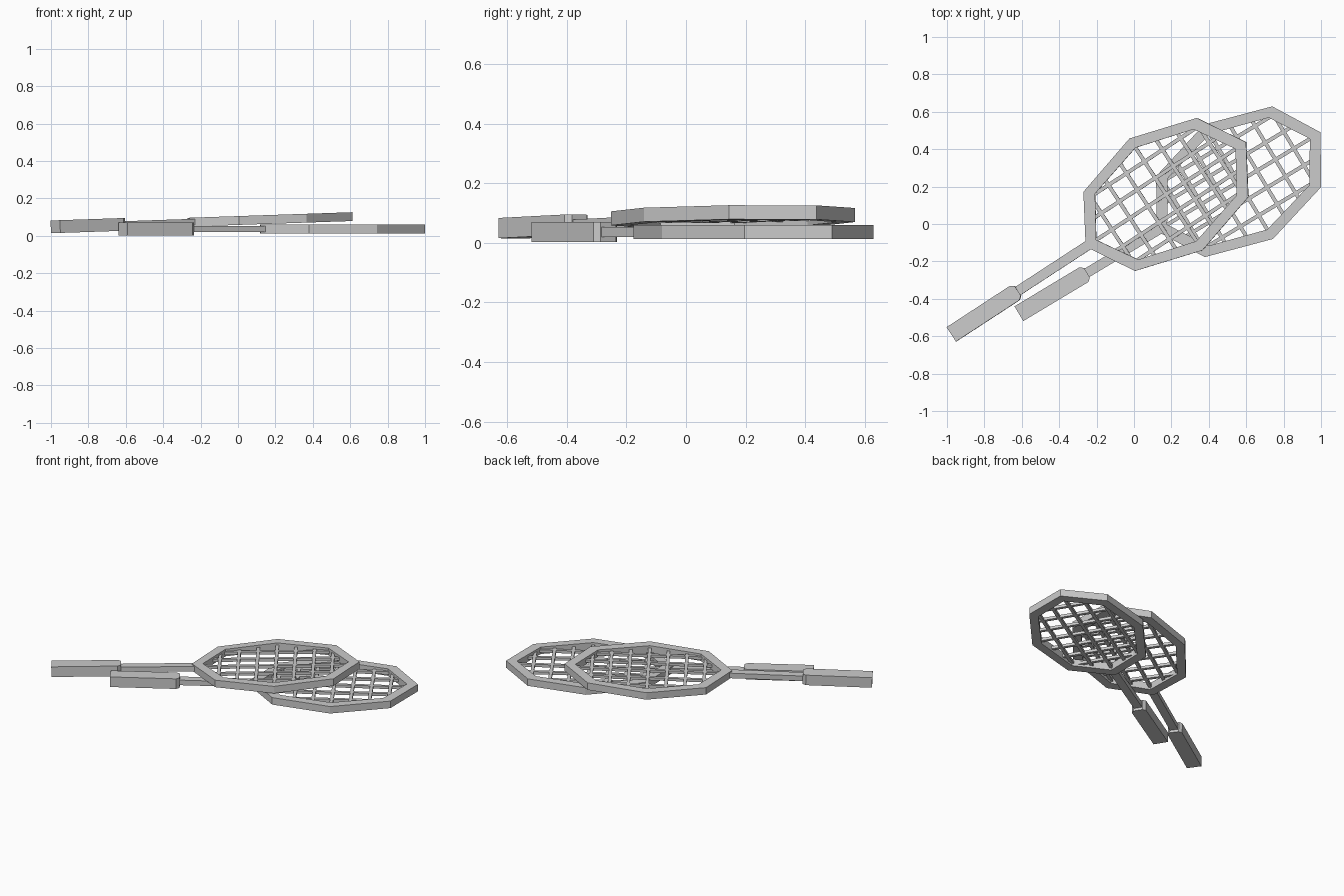
import bpy, bmesh
from math import sin, cos, pi, radians, sqrt
from mathutils import Matrix

if "Cube" in bpy.data.objects:
    bpy.data.objects.remove(bpy.data.objects["Cube"])

A, B = 0.512, 0.357        # outer half axes of the octagonal head
IA, IB = 0.445, 0.298      # inner half axes


def make(name, bm, mat):
    bmesh.ops.recalc_face_normals(bm, faces=bm.faces)
    me = bpy.data.meshes.new(name)
    bm.to_mesh(me)
    bm.free()
    ob = bpy.data.objects.new(name, me)
    ob.matrix_world = mat
    bpy.context.collection.objects.link(ob)


def add_box(bm, centre, size):
    bmesh.ops.create_cube(bm, size=1, matrix=Matrix.Translation(centre) @ Matrix.Diagonal((*size, 1)))


def loft(bm, rings, closed=False):
    loops = [[bm.verts.new(p) for p in r] for r in rings]
    n = len(loops[0])
    pairs = list(zip(loops, loops[1:] + loops[:1])) if closed else list(zip(loops, loops[1:]))
    for a, b in pairs:
        for i in range(n):
            bm.faces.new((a[i], a[(i + 1) % n], b[(i + 1) % n], b[i]))
    if not closed:
        bm.faces.new(loops[0])
        bm.faces.new(loops[-1])


def half_chord(t, a, b):
    # half length of the inner octagon (half axes a, b) at offset t along a
    k = sqrt(0.5)
    t = abs(t)
    if t < a * k:
        return b + (k * b - b) * t / (a * k)
    return k * b * (a - t) / (a - a * k)


def racket(prefix, mat):
    # octagonal frame
    bm = bmesh.new()
    rings = []
    for i in range(8):
        c, s = cos(i * pi / 4), sin(i * pi / 4)
        rings.append([(A * c, B * s, -.0235), (A * c, B * s, .0235),
                      (IA * c, IB * s, .0235), (IA * c, IB * s, -.0235)])
    loft(bm, rings, closed=True)
    make(prefix + "_frame", bm, mat)

    # strings
    bm = bmesh.new()
    for i in range(5):
        v = (i - 2) * 0.105
        add_box(bm, (0, v, 0), (2 * half_chord(v, IB, IA) + .03, .02, .018))
    for i in range(7):
        u = (i - 3) * 0.115
        add_box(bm, (u, 0, 0), (.02, 2 * half_chord(u, IA, IB) + .03, .018))
    make(prefix + "_strings", bm, mat)

    # shaft
    bm = bmesh.new()
    add_box(bm, (-.735, 0, 0), (.52, .052, .034))
    make(prefix + "_shaft", bm, mat)

    # grip, narrowing in width at the neck
    bm = bmesh.new()
    loft(bm, [[(x, -w, -.034), (x, w, -.034), (x, w, .034), (x, -w, .034)]
              for x, w in ((-1.37, .046), (-.965, .046), (-.945, .03))])
    make(prefix + "_grip", bm, mat)


racket("lower_racket", Matrix.Translation((.559, .226, .036)) @ Matrix.Rotation(radians(31.0), 4, 'Z'))
racket("upper_racket", Matrix.Translation((.171, .158, .0875)) @ Matrix.Rotation(-.034, 4, 'Y')
       @ Matrix.Rotation(radians(33.1), 4, 'Z'))
